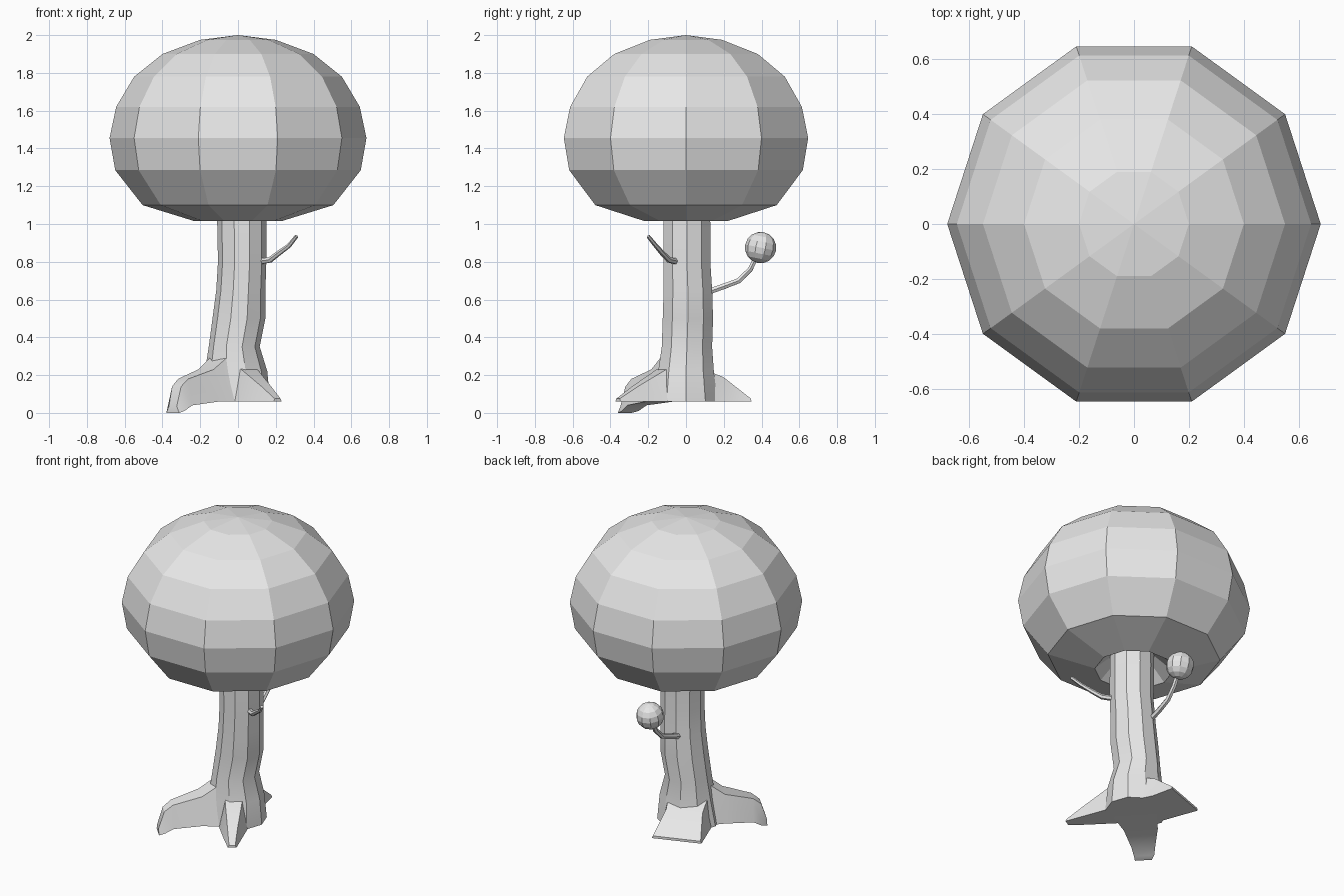
import bpy, bmesh, math
from mathutils import Vector, Matrix

cube = bpy.data.objects.get("Cube")
if cube:
    bpy.data.objects.remove(cube, do_unlink=True)

grey = bpy.data.materials.new("plain grey")
grey.use_nodes = True
grey.diffuse_color = (0.8, 0.8, 0.8, 1)
grey.node_tree.nodes["Principled BSDF"].inputs["Base Color"].default_value = (0.8, 0.8, 0.8, 1)


def add_object(name, bm, smooth=0):
    bmesh.ops.recalc_face_normals(bm, faces=bm.faces)
    mesh = bpy.data.meshes.new(name)
    bm.to_mesh(mesh)
    bm.free()
    mesh.materials.append(grey)
    ob = bpy.data.objects.new(name, mesh)
    bpy.context.collection.objects.link(ob)
    if smooth:
        bpy.ops.object.select_all(action='DESELECT')
        ob.select_set(True)
        bpy.context.view_layer.objects.active = ob
        bpy.ops.object.shade_smooth_by_angle(angle=math.radians(smooth))
    return ob


def loft(name, rings, smooth=0):
    """Skin a closed solid through rings with equal point counts."""
    bm = bmesh.new()
    loops = [[bm.verts.new(p) for p in ring] for ring in rings]
    n = len(loops[0])
    for a, b in zip(loops, loops[1:]):
        for i in range(n):
            j = (i + 1) % n
            bm.faces.new((a[i], a[j], b[j], b[i]))
    bm.faces.new(loops[0])
    bm.faces.new(loops[-1])
    return add_object(name, bm, smooth)


def ring(cx, cy, z, rx, ry, sides=10):
    return [(cx + rx * math.cos(math.tau * i / sides),
             cy + ry * math.sin(math.tau * i / sides), z) for i in range(sides)]


def root(name, direction, sections):
    """Sections: centre x, y, bottom and top half widths, bottom and top z."""
    d = Vector(direction).normalized()
    px, py = -d.y, d.x
    rings = []
    for x, y, wb, wt, z0, z1 in sections:
        corners = ((-wb, z0), (wb, z0), (wt, z1), (-wt, z1))
        rings.append([(x + px * w, y + py * w, z) for w, z in corners])
    return loft(name, rings, 25)


def twig(name, path, r0, r1, sides=6):
    pts = [Vector(p) for p in path]
    rings = []
    for i, p in enumerate(pts):
        t = (pts[min(i + 1, len(pts) - 1)] - pts[max(i - 1, 0)]).normalized()
        u = t.cross(Vector((0, 0, 1))).normalized()
        v = u.cross(t)
        r = r0 + (r1 - r0) * i / (len(pts) - 1)
        rings.append([p + r * (u * math.cos(math.tau * k / sides) + v * math.sin(math.tau * k / sides))
                      for k in range(sides)])
    return loft(name, rings, 40)


# Faceted canopy, with a dimple underneath where the trunk enters
profile = [(0.001, 2.0), (0.2, 1.975), (0.4, 1.9), (0.55, 1.78), (0.645, 1.62), (0.68, 1.455),
           (0.65, 1.285), (0.505, 1.1), (0.23, 1.015), (0.1, 1.13)]
loft("canopy", [ring(0, 0, z, r, r) for r, z in profile])

# Bent trunk: centre x, y, height, radii
trunk = [(0.02, 0.005, 1.2, 0.13, 0.125), (0.02, 0.005, 1.0, 0.13, 0.13),
         (0.022, 0.005, 0.8, 0.128, 0.13), (0.015, 0.01, 0.65, 0.13, 0.135),
         (0.005, 0.01, 0.5, 0.14, 0.14), (-0.02, 0.005, 0.35, 0.135, 0.14),
         (-0.01, 0.0, 0.22, 0.165, 0.155), (-0.02, 0.0, 0.06, 0.19, 0.175)]
loft("trunk", [ring(*t) for t in trunk], 30)

# Three spreading roots
root("front_right_root", (-0.73, -0.68), [
    (-0.03, -0.03, 0.13, 0.07, 0.06, 0.36), (-0.17, -0.14, 0.1, 0.06, 0.06, 0.23),
    (-0.29, -0.26, 0.07, 0.04, 0.04, 0.18), (-0.325, -0.295, 0.06, 0.035, 0.01, 0.14),
    (-0.345, -0.325, 0.05, 0.03, 0.0, 0.035)])
root("front_left_root", (0.52, -0.85), [
    (0.02, -0.02, 0.11, 0.06, 0.06, 0.26), (0.06, -0.13, 0.085, 0.05, 0.06, 0.23),
    (0.15, -0.27, 0.05, 0.03, 0.06, 0.14), (0.21, -0.36, 0.025, 0.018, 0.06, 0.075)])
root("back_root", (-0.34, 0.94), [
    (-0.03, 0.0, 0.15, 0.12, 0.06, 0.25), (-0.1, 0.16, 0.14, 0.11, 0.06, 0.19),
    (-0.14, 0.295, 0.15, 0.145, 0.06, 0.075)])

# Small twigs, the rear one carrying a ball of leaves
twig("front_twig", [(0.1, -0.04, 0.8), (0.17, -0.09, 0.81), (0.215, -0.125, 0.845),
                    (0.27, -0.16, 0.885), (0.31, -0.2, 0.935)], 0.018, 0.01)
twig("back_twig", [(-0.03, 0.1, 0.635), (-0.03, 0.2, 0.67), (-0.025, 0.28, 0.7),
                   (-0.02, 0.34, 0.76), (-0.02, 0.38, 0.84)], 0.018, 0.014)

bm = bmesh.new()
bmesh.ops.create_uvsphere(bm, u_segments=10, v_segments=8, radius=0.083,
                          matrix=Matrix.Translation((-0.02, 0.395, 0.875)) @ Matrix.Rotation(-0.2, 4, 'X'))
add_object("leaf_ball", bm)
